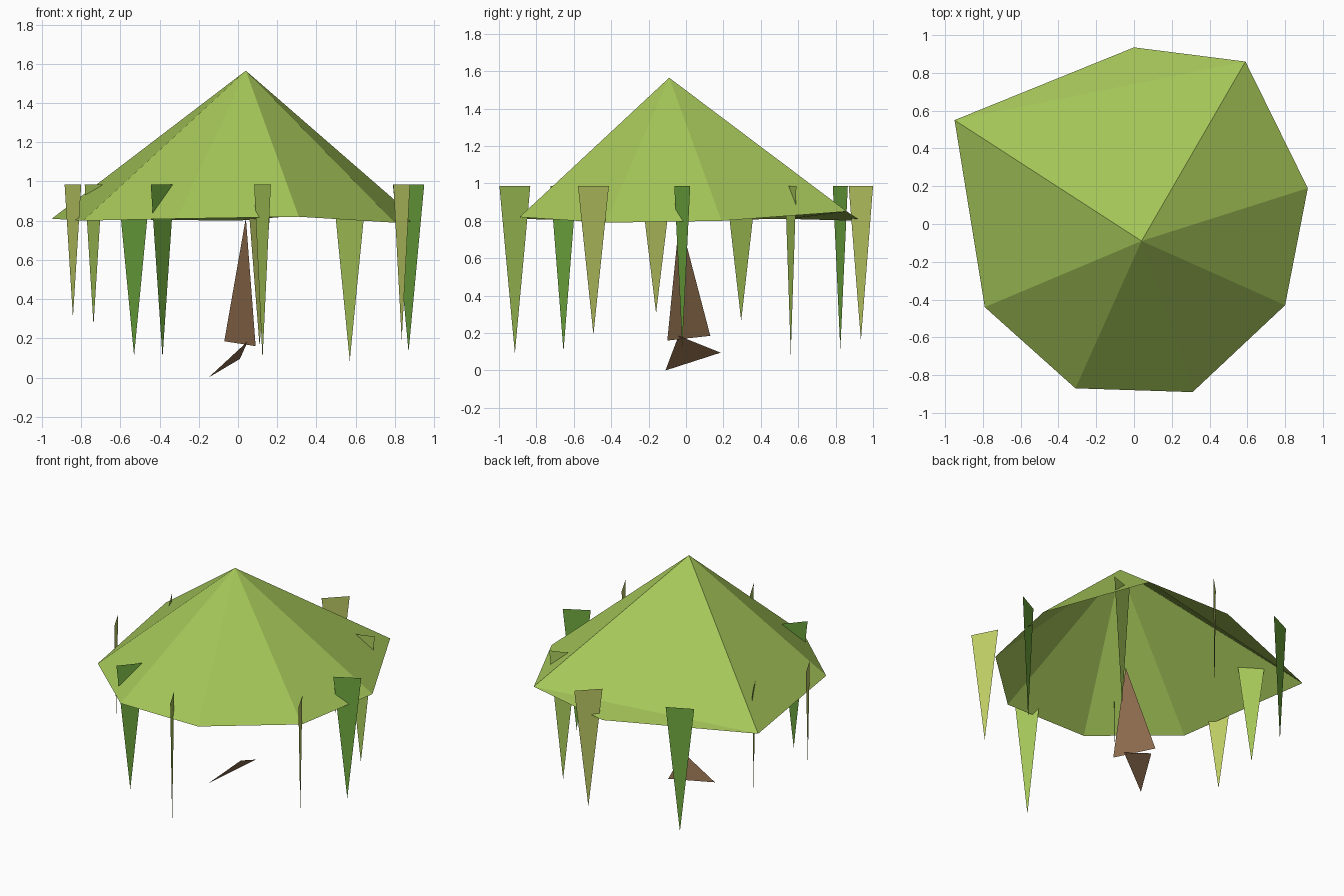
import bpy


def mat(name, rgb):
    m = bpy.data.materials.new(name)
    m.diffuse_color = (*rgb, 1)
    return m


leaf = mat("leaf", (0.38, 0.57, 0.10))
lime = mat("lime_leaf", (0.52, 0.61, 0.13))
green = mat("green_leaf", (0.16, 0.40, 0.05))
bark = mat("bark", (0.25, 0.14, 0.07))


def mesh(name, verts, faces, material):
    me = bpy.data.meshes.new(name)
    me.from_pydata(verts, [], faces)
    me.materials.append(material)
    ob = bpy.data.objects.new(name, me)
    bpy.context.collection.objects.link(ob)
    return ob


# Canopy: open, uneven cone fanned from its peak, with a drooping back flap
rim = [(-0.95, 0.55, 0.81), (-0.79, -0.44, 0.80), (-0.31, -0.87, 0.81),
       (0.31, -0.89, 0.82), (0.80, -0.43, 0.79), (0.92, 0.19, 0.80),
       (0.59, 0.86, 0.85), (0.0, 0.935, 0.80)]
peak = len(rim)
fan = [(peak, i, (i + 1) % 7) for i in range(7)]
mesh("canopy", rim + [(0.04, -0.09, 1.565)], fan + [(0, 6, 7)], leaf)

# Trunk and root: single flat triangles
mesh("trunk", [(-0.07, 0.13, 0.185), (0.09, -0.10, 0.16), (0.04, -0.035, 0.815)],
     [(0, 1, 2)], bark)
mesh("root", [(-0.15, -0.11, 0.0), (0.05, -0.04, 0.185), (0.01, 0.185, 0.095)],
     [(0, 2, 1)], bark)

# Hanging strands: tip x, y, z and the span of the flat top edge, around the tree
strands = [
    (0.125, -0.915, 0.09, -0.085, 0.165),
    (0.835, -0.495, 0.19, -0.085, 0.165),
    (0.87, -0.02, 0.13, 0.16, 0.085),
    (0.57, 0.56, 0.085, 0.177, 0.06),
    (0.11, 0.935, 0.16, 0.13, 0.13),
    (-0.53, 0.825, 0.11, 0.168, 0.08),
    (-0.737, 0.295, 0.265, -0.09, 0.165),
    (-0.842, -0.16, 0.305, -0.085, 0.165),
    (-0.385, -0.655, 0.10, 0.12, 0.14),
]
TOP = 0.985
for i, (x, y, z, dx, dy) in enumerate(strands):
    mesh(f"strand_{i + 1}",
         [(x - dx / 2, y - dy / 2, TOP), (x + dx / 2, y + dy / 2, TOP), (x, y, z)],
         [(0, 1, 2)], (leaf, lime, green)[i % 3])
